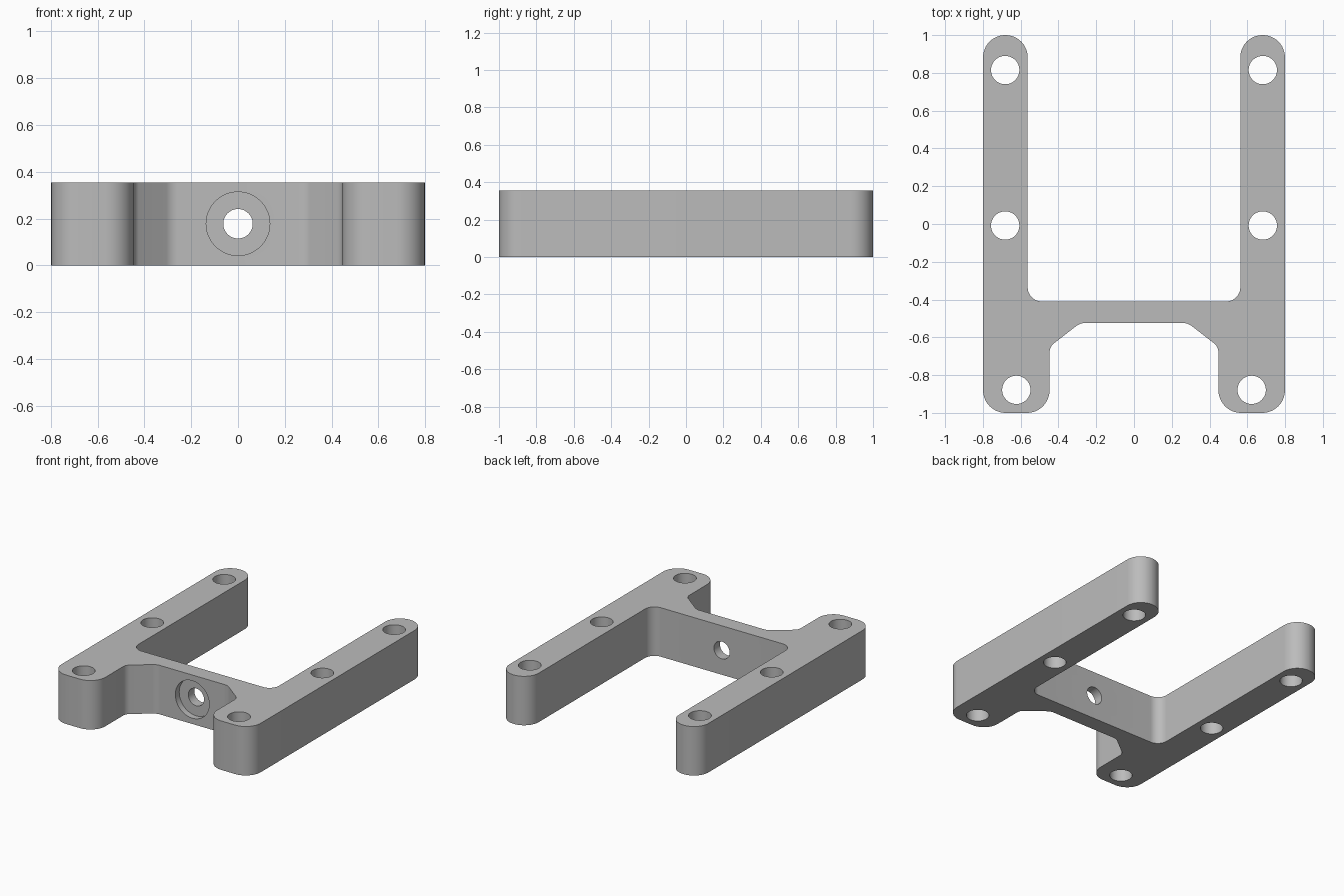
import bpy, bmesh, math
from mathutils import Vector

cube = bpy.data.objects.get("Cube")
if cube:
    bpy.data.objects.remove(cube)

HEIGHT = 0.355

grey = bpy.data.materials.new("plain grey")
grey.use_nodes = True
COLOUR = (0.5, 0.5, 0.5, 1)
grey.diffuse_color = COLOUR
grey.node_tree.nodes["Principled BSDF"].inputs["Base Color"].default_value = COLOUR


def rounded_outline(corners, steps=12):
    """Replace every (x, y, radius) corner by a tangent arc."""
    points = []
    for i, (x, y, radius) in enumerate(corners):
        corner = Vector((x, y))
        a = (Vector(corners[i - 1][:2]) - corner).normalized()
        b = (Vector(corners[(i + 1) % len(corners)][:2]) - corner).normalized()
        half = a.angle(b) / 2
        centre = corner + (a + b).normalized() * radius / math.sin(half)
        start = corner + a * radius / math.tan(half) - centre
        end = corner + b * radius / math.tan(half) - centre
        sweep = start.angle_signed(end)
        for k in range(steps + 1):
            t = -sweep * k / steps
            c, s = math.cos(t), math.sin(t)
            points.append(centre + Vector((start.x * c - start.y * s,
                                           start.x * s + start.y * c)))
    return points


def prism(name, points, height):
    bm = bmesh.new()
    face = bm.faces.new([bm.verts.new((p.x, p.y, 0)) for p in points])
    top = bmesh.ops.extrude_face_region(bm, geom=[face])["geom"]
    bmesh.ops.translate(bm, vec=(0, 0, height),
                        verts=[v for v in top if isinstance(v, bmesh.types.BMVert)])
    bmesh.ops.recalc_face_normals(bm, faces=bm.faces)
    mesh = bpy.data.meshes.new(name)
    bm.to_mesh(mesh)
    bm.free()
    obj = bpy.data.objects.new(name, mesh)
    bpy.context.collection.objects.link(obj)
    return obj


def drill(target, radius, depth, location, along_y=False):
    """Cut a round hole centred on the location."""
    bpy.ops.mesh.primitive_cylinder_add(
        vertices=48, radius=radius, depth=depth, location=location,
        rotation=(math.pi / 2 if along_y else 0, 0, 0))
    cutter = bpy.context.object
    cutter.hide_render = True
    cut = target.modifiers.new("hole", "BOOLEAN")
    cut.operation, cut.solver, cut.object = "DIFFERENCE", "EXACT", cutter
    bpy.context.view_layer.objects.active = target
    bpy.ops.object.modifier_apply(modifier=cut.name)
    bpy.data.objects.remove(cutter)


# Bracket: two long arms, a cross bar and two wider front feet
half = [(0.285, -0.524, 0.08), (0.447, -0.65, 0.06), (0.447, -1, 0.12),
        (0.799, -1, 0.12), (0.799, 1, 0.117), (0.563, 1, 0.117),
        (0.563, -0.41, 0.075)]
mirrored = [(-x, y, r) for x, y, r in reversed(half)]
bracket = prism("bracket", rounded_outline(half + mirrored), HEIGHT)
bracket.data.materials.append(grey)

# Vertical bolt holes in arms and feet
for side in (-1, 1):
    for x, y in ((0.682, 0.815), (0.682, -0.008), (0.623, -0.878)):
        drill(bracket, 0.075, 1, (side * x, y, HEIGHT / 2))

# Centre hole through the cross bar, with a shallow round recess in front
drill(bracket, 0.063, 0.4, (0, -0.467, HEIGHT / 2), True)
drill(bracket, 0.136, 0.09, (0, -0.524, HEIGHT / 2), True)

bpy.ops.object.select_all(action="DESELECT")
bracket.select_set(True)
bpy.context.view_layer.objects.active = bracket
bpy.ops.object.shade_smooth_by_angle(angle=math.radians(30))
